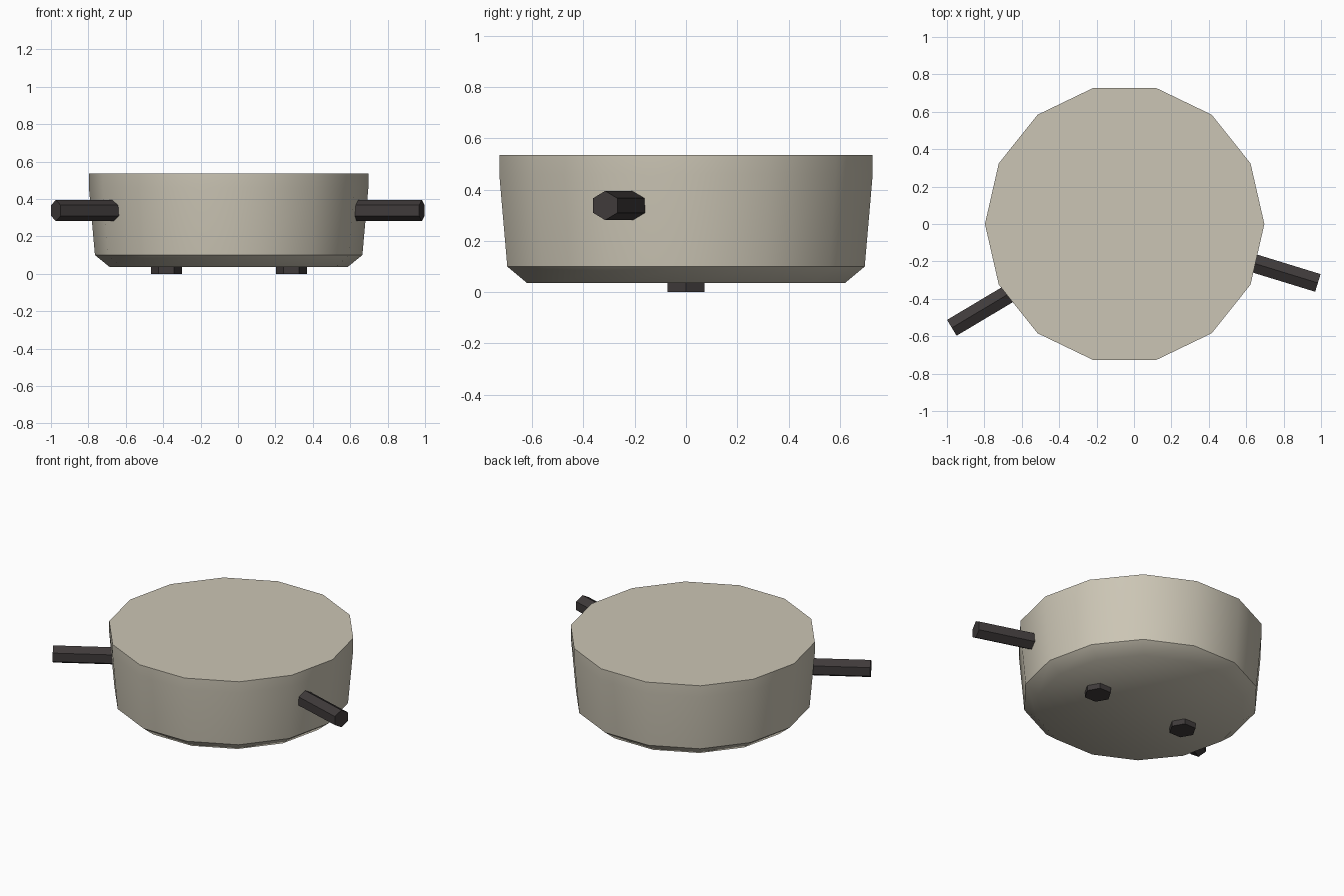
import bpy, bmesh
from math import radians, cos, sin, pi
from mathutils import Vector

if "Cube" in bpy.data.objects:
    bpy.data.objects.remove(bpy.data.objects["Cube"], do_unlink=True)


def make_material(name, rgb):
    mat = bpy.data.materials.new(name)
    mat.use_nodes = True
    mat.diffuse_color = (*rgb, 1)
    mat.node_tree.nodes["Principled BSDF"].inputs["Base Color"].default_value = (*rgb, 1)
    return mat


beige = make_material("warm beige", (0.60, 0.56, 0.46))
dark = make_material("dark charcoal", (0.05, 0.043, 0.043))


def finish(obj, mat, angle):
    obj.data.materials.append(mat)
    bpy.ops.object.select_all(action="DESELECT")
    obj.select_set(True)
    bpy.context.view_layer.objects.active = obj
    bpy.ops.object.shade_smooth_by_angle(angle=radians(angle))


def lathe(name, profile, sides, center, mat, angle):
    """Closed solid from (radius, height) rings, lowest first."""
    bm = bmesh.new()
    rings = [[bm.verts.new((r * cos(2 * pi * i / sides), r * sin(2 * pi * i / sides), z))
              for i in range(sides)] for r, z in profile]
    for low, high in zip(rings, rings[1:]):
        for i in range(sides):
            j = (i + 1) % sides
            bm.faces.new((low[i], low[j], high[j], high[i]))
    bm.faces.new(rings[0][::-1])
    bm.faces.new(rings[-1])
    mesh = bpy.data.meshes.new(name)
    bm.to_mesh(mesh)
    bm.free()
    obj = bpy.data.objects.new(name, mesh)
    obj.location = center
    bpy.context.collection.objects.link(obj)
    finish(obj, mat, angle)
    return obj


def rod(name, start, end, radius):
    """Six-sided bar with a ridge on top, running from start to end."""
    start, end = Vector(start), Vector(end)
    length = (end - start).length
    obj = lathe(name, [(radius, 0), (radius, length)], 6, start, dark, 30)
    obj.rotation_mode = "QUATERNION"
    obj.rotation_quaternion = (end - start).to_track_quat("Z", "X")
    # Turn the section so that two corners point straight up and down
    side = obj.rotation_quaternion @ Vector((1, 0, 0))
    if abs(side.z) < 0.9:
        for v in obj.data.vertices:
            v.co.x, v.co.y = -v.co.y, v.co.x


# Round body with a tapered wall and bevelled base
lathe("body", [(0.635, 0.035), (0.715, 0.1), (0.747, 0.46), (0.747, 0.535)],
      14, (-0.05, 0, 0), beige, 45)

# Feet
for side, x in (("left", 0.285), ("right", -0.383)):
    lathe(side + "_foot", [(0.083, 0), (0.083, 0.05)], 6, (x, 0, 0), dark, 30)

# Side rods
rod("left_rod", (0.56, -0.185, 0.338), (0.983, -0.315, 0.338), 0.057)
rod("right_rod", (-0.58, -0.32, 0.338), (-0.974, -0.555, 0.338), 0.057)
